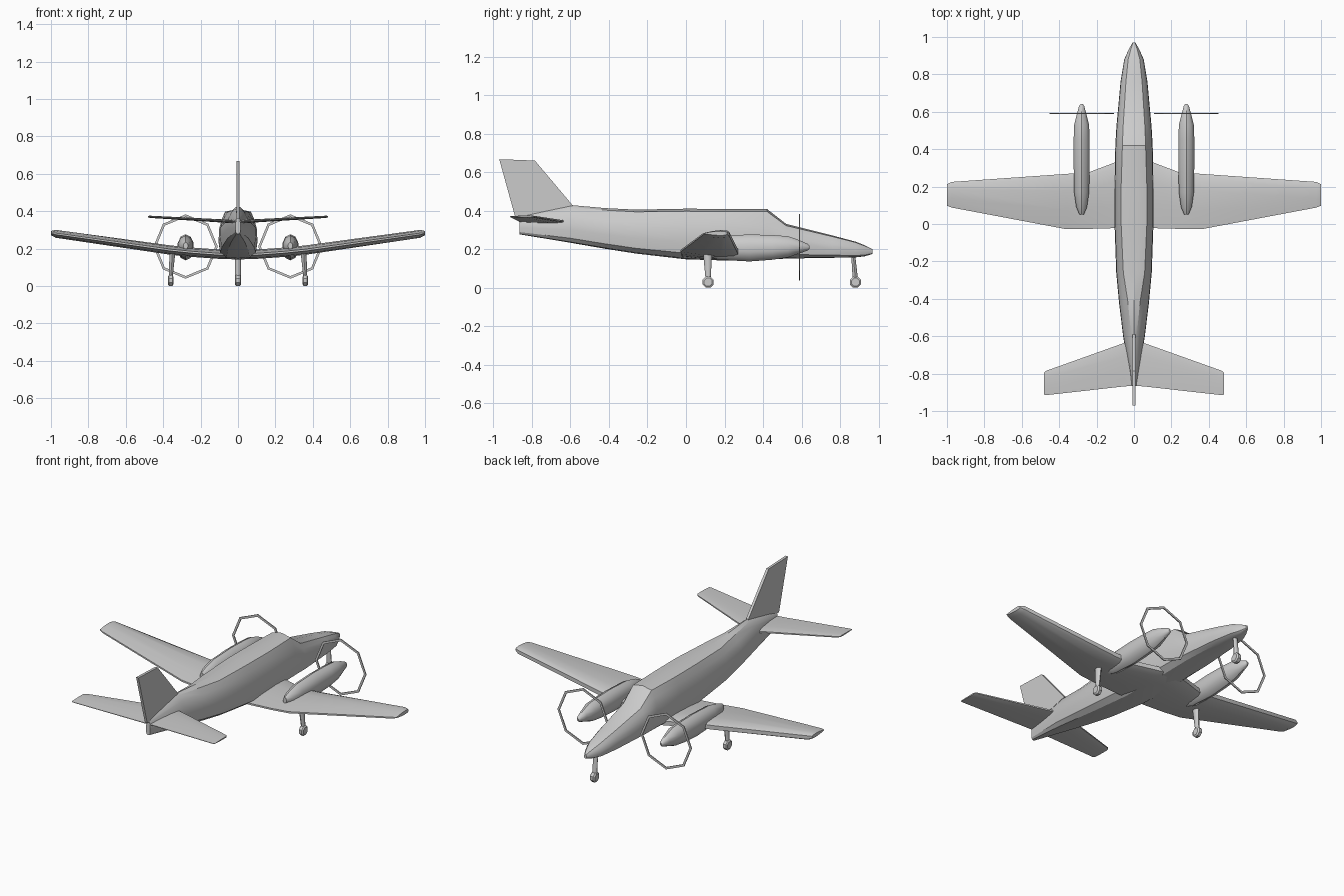
import bpy, bmesh, math
from mathutils import Vector

if "Cube" in bpy.data.objects:
    bpy.data.objects.remove(bpy.data.objects["Cube"])


def add_mesh(name, bm, angle=30):
    bmesh.ops.recalc_face_normals(bm, faces=bm.faces)
    me = bpy.data.meshes.new(name)
    bm.to_mesh(me)
    bm.free()
    ob = bpy.data.objects.new(name, me)
    bpy.context.collection.objects.link(ob)
    if angle:
        bpy.ops.object.select_all(action='DESELECT')
        ob.select_set(True)
        bpy.context.view_layer.objects.active = ob
        bpy.ops.object.shade_smooth_by_angle(angle=math.radians(angle))
    return ob


def loft(name, rings, angle=30):
    """Skin closed rings of equal length and cap both ends."""
    bm = bmesh.new()
    loops = [[bm.verts.new(p) for p in r] for r in rings]
    n = len(loops[0])
    for a, b in zip(loops, loops[1:]):
        for i in range(n):
            j = (i + 1) % n
            bm.faces.new((a[i], a[j], b[j], b[i]))
    bm.faces.new(loops[0])
    bm.faces.new(loops[-1])
    return add_mesh(name, bm, angle)


# Fuselage: stations of y, half width, bottom, top, roof width factor
stations = [
    (0.97, 0.008, 0.176, 0.200, 0.6), (0.93, 0.030, 0.164, 0.220, 0.6),
    (0.88, 0.052, 0.158, 0.240, 0.6), (0.76, 0.072, 0.156, 0.272, 0.6),
    (0.52, 0.094, 0.152, 0.332, 0.62), (0.42, 0.100, 0.146, 0.410, 0.62),
    (0.20, 0.104, 0.142, 0.410, 0.66), (0.00, 0.104, 0.148, 0.411, 0.66),
    (-0.26, 0.095, 0.178, 0.406, 0.6), (-0.42, 0.080, 0.203, 0.414, 0.4),
    (-0.60, 0.058, 0.234, 0.430, 0.25), (-0.865, 0.014, 0.278, 0.375, 0.4),
]


def body_ring(y, w, zb, zt, roof):
    h = zt - zb
    half = [(0.6 * w, zb + 0.02 * h), (0.92 * w, zb + 0.12 * h), (w, zb + 0.35 * h),
            (0.97 * w, zb + 0.6 * h), ((0.5 + 0.5 * roof) * w, zb + 0.8 * h),
            (roof * w, zb + 0.95 * h)]
    return ([(0, y, zb)] + [(x, y, z) for x, z in half] + [(0, y, zt)]
            + [(-x, y, z) for x, z in reversed(half)])


loft("fuselage", [body_ring(*s) for s in stations], 25)

# Lifting surfaces: stations of x, leading y, trailing y, mid z, thickness
FOIL = [(0, 0.25), (0.08, 0.42), (0.3, 0.5), (0.65, 0.38), (1, 0.1)]


def surface(name, half, angle=30):
    full = [(-s[0],) + s[1:] for s in reversed(half) if s[0] > 0] + half
    rings = []
    for x, le, te, z, t in full:
        ring = [(x, le + (te - le) * u, z + t * v) for u, v in FOIL]
        ring += [(x, le + (te - le) * u, z - t * v) for u, v in reversed(FOIL)]
        rings.append(ring)
    return loft(name, rings, angle)


surface("wing", [(0, 0.36, -0.02, 0.167, 0.05), (0.10, 0.33, -0.022, 0.170, 0.05),
                 (0.24, 0.277, -0.026, 0.180, 0.05), (0.36, 0.268, -0.028, 0.192, 0.05),
                 (0.975, 0.225, 0.088, 0.279, 0.042), (1.0, 0.213, 0.098, 0.283, 0.022)])
surface("tailplane", [(0, -0.62, -0.865, 0.344, 0.018), (0.05, -0.635, -0.868, 0.346, 0.018),
                      (0.47, -0.785, -0.915, 0.370, 0.012), (0.482, -0.797, -0.912, 0.371, 0.008)])

# Tail fin: side outline given a small thickness
fin = [(-0.97, 0.668), (-0.785, 0.661), (-0.59, 0.43), (-0.6, 0.36), (-0.885, 0.36)]
loft("tail_fin", [[(x, y, z) for y, z in fin] for x in (-0.008, 0.008)], 0)


def wheel(name, x, y, w):
    bm = bmesh.new()
    rings = []
    for dx, r in ((-w, 0.022), (-0.6 * w, 0.031), (0.6 * w, 0.031), (w, 0.022)):
        rings.append([(x + dx, y + r * math.cos(a), 0.0295 + r * math.sin(a))
                      for a in [math.pi / 8 + k * math.pi / 4 for k in range(8)]])
    bm.free()
    return loft(name, rings, 0)


def strut(name, bottom, top, rb, rt):
    rings = []
    for c, (rx, ry) in ((bottom, rb), (top, rt)):
        c = Vector(c)
        rings.append([c + Vector((rx * math.cos(a), ry * math.sin(a), 0))
                      for a in [k * math.pi / 4 for k in range(8)]])
    return loft(name, rings, 50)


# Nose gear
wheel("nose_wheel", 0, 0.88, 0.017)
strut("nose_strut", (0, 0.88, 0.04), (0, 0.868, 0.175), (0.015, 0.014), (0.015, 0.01))

# Engines: stations of y, mid z, half width, half height
pod = [(0.05, 0.215, 0.012, 0.018), (0.09, 0.21, 0.030, 0.04), (0.17, 0.208, 0.042, 0.062),
       (0.33, 0.207, 0.045, 0.070), (0.45, 0.210, 0.045, 0.064), (0.53, 0.213, 0.042, 0.055),
       (0.59, 0.213, 0.026, 0.034), (0.63, 0.211, 0.015, 0.018), (0.642, 0.210, 0.006, 0.007)]

for side, s in (("left", -1), ("right", 1)):
    cx = 0.28 * s
    loft(side + "_engine_pod",
         [[(cx + w * math.sin(a), y, z + h * math.cos(a))
           for a in [k * math.pi / 5 for k in range(10)]] for y, z, w, h in pod], 40)

    # Eight sided propeller ring
    bm = bmesh.new()
    rows = []
    for k in range(8):
        a = k * math.pi / 4
        rows.append([bm.verts.new((cx + r * math.cos(a), 0.59 + d, 0.211 + r * math.sin(a)))
                     for r, d in ((0.158, -0.003), (0.172, -0.003), (0.172, 0.003), (0.158, 0.003))])
    for k in range(8):
        p, q = rows[k], rows[(k + 1) % 8]
        for i in range(4):
            j = (i + 1) % 4
            bm.faces.new((p[i], p[j], q[j], q[i]))
    add_mesh(side + "_propeller_ring", bm, 0)

    # Main gear
    wheel(side + "_main_wheel", 0.36 * s, 0.115, 0.015)
    strut(side + "_main_strut", (0.36 * s, 0.115, 0.04), (0.35 * s, 0.112, 0.19),
          (0.010, 0.013), (0.016, 0.024))
